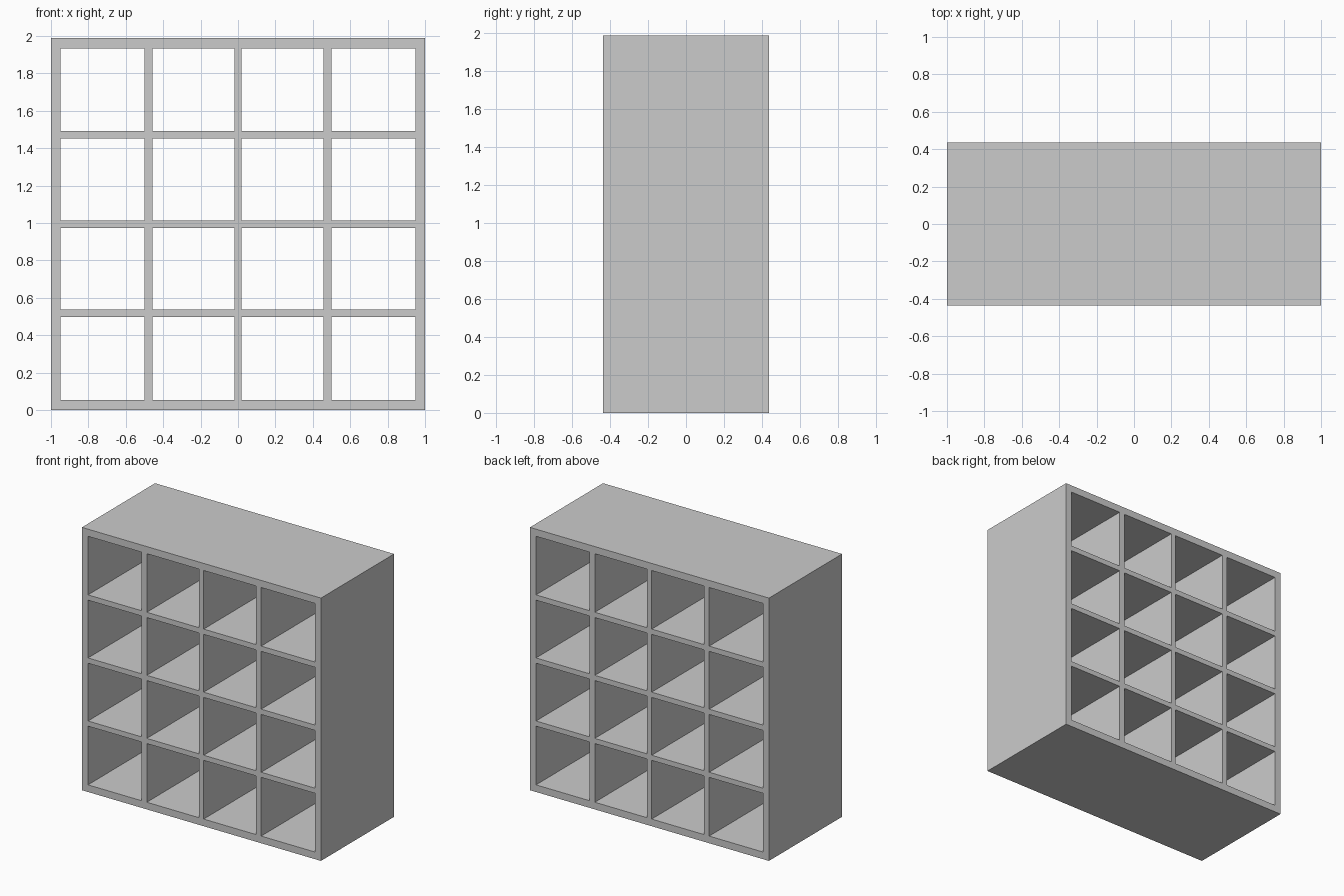
import bpy, bmesh
from mathutils import Vector

if "Cube" in bpy.data.objects:
    bpy.data.objects.remove(bpy.data.objects["Cube"])

HALF_DEPTH = 0.437
# board edges: even intervals are boards, odd intervals are open cubbies
xs = [-1, -0.949, -0.5, -0.457, -0.019, 0.019, 0.457, 0.5, 0.949, 1]
zs = [0, 0.054, 0.498, 0.537, 0.974, 1.014, 1.451, 1.491, 1.934, 1.988]

bm = bmesh.new()
grid = [[bm.verts.new((x, -HALF_DEPTH, z)) for z in zs] for x in xs]

# front face of the lattice, skipping the open cubbies
for i in range(len(xs) - 1):
    for j in range(len(zs) - 1):
        if not (i % 2 and j % 2):
            bm.faces.new((grid[i][j], grid[i + 1][j],
                          grid[i + 1][j + 1], grid[i][j + 1]))

# extrude to full depth; open front and back
ext = bmesh.ops.extrude_face_region(bm, geom=bm.faces[:], use_keep_orig=True)
back = [g for g in ext["geom"] if isinstance(g, bmesh.types.BMVert)]
bmesh.ops.translate(bm, verts=back, vec=Vector((0, 2 * HALF_DEPTH, 0)))
bmesh.ops.recalc_face_normals(bm, faces=bm.faces[:])

mesh = bpy.data.meshes.new("cubby_shelf")
bm.to_mesh(mesh)
bm.free()
shelf = bpy.data.objects.new("cubby_shelf", mesh)
bpy.context.collection.objects.link(shelf)
